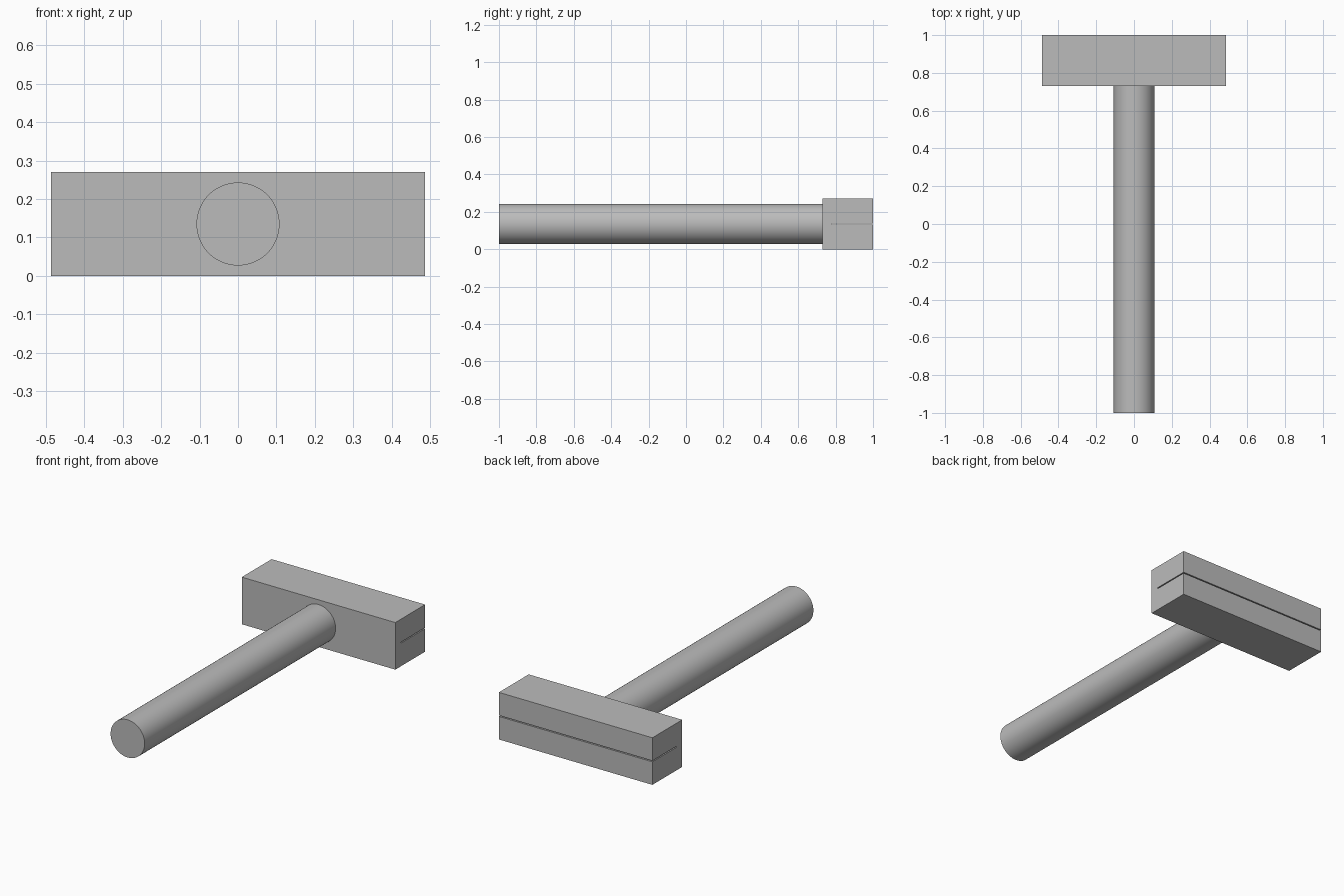
import bpy
import bmesh
import math

cube = bpy.data.objects.get("Cube")
if cube:
    bpy.data.objects.remove(cube, do_unlink=True)

HALF_WIDTH, HEIGHT = 0.487, 0.27
HEAD_FRONT, BACK, FRONT = 0.73, 1.0, -1.0
SLOT_FRONT, SLOT_HALF = 0.78, 0.003
RADIUS = 0.108
MID = HEIGHT / 2

# One plain grey for the whole tool
grey = bpy.data.materials.new("plain grey")
grey.use_nodes = True
colour = (0.5, 0.5, 0.5, 1)
grey.diffuse_color = colour
grey.node_tree.nodes["Principled BSDF"].inputs["Base Color"].default_value = colour

# Head: slotted side profile extruded across the width
profile = [(HEAD_FRONT, 0), (BACK, 0), (BACK, MID - SLOT_HALF),
           (SLOT_FRONT, MID - SLOT_HALF), (SLOT_FRONT, MID + SLOT_HALF),
           (BACK, MID + SLOT_HALF), (BACK, HEIGHT), (HEAD_FRONT, HEIGHT)]
bm = bmesh.new()
side = bm.faces.new([bm.verts.new((-HALF_WIDTH, y, z)) for y, z in profile])
result = bmesh.ops.extrude_face_region(bm, geom=[side])
moved = [v for v in result["geom"] if isinstance(v, bmesh.types.BMVert)]
bmesh.ops.translate(bm, verts=moved, vec=(2 * HALF_WIDTH, 0, 0))
bmesh.ops.recalc_face_normals(bm, faces=bm.faces)
mesh = bpy.data.meshes.new("slotted_head")
bm.to_mesh(mesh)
bm.free()
head = bpy.data.objects.new("slotted_head", mesh)
bpy.context.collection.objects.link(head)
mesh.materials.append(grey)

# Handle: round bar running from the front end to the head
bpy.ops.mesh.primitive_cylinder_add(
    vertices=64, radius=RADIUS, depth=HEAD_FRONT - FRONT,
    location=(0, (HEAD_FRONT + FRONT) / 2, MID), rotation=(math.pi / 2, 0, 0))
handle = bpy.context.object
handle.name = "round_handle"
handle.data.materials.append(grey)
bpy.ops.object.shade_smooth_by_angle(angle=math.radians(30))
